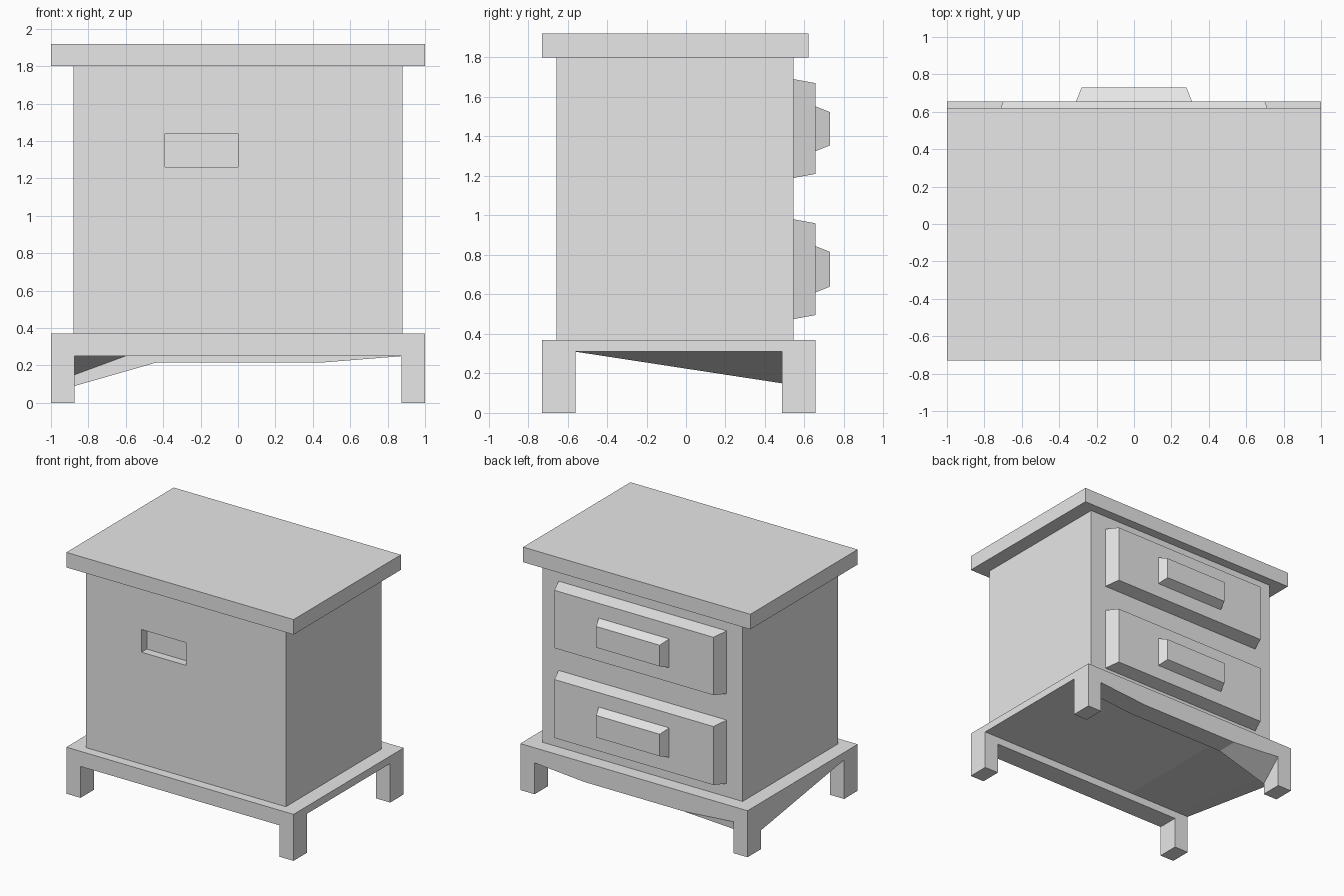
import bpy, bmesh

if "Cube" in bpy.data.objects:
    bpy.data.objects.remove(bpy.data.objects["Cube"])

grey = bpy.data.materials.new("light grey")
grey.diffuse_color = (0.8, 0.8, 0.8, 1)
grey.use_nodes = True
grey.node_tree.nodes["Principled BSDF"].inputs["Base Color"].default_value = grey.diffuse_color


def finish(name, bm):
    bmesh.ops.remove_doubles(bm, verts=bm.verts, dist=1e-5)
    bmesh.ops.recalc_face_normals(bm, faces=bm.faces)
    me = bpy.data.meshes.new(name)
    bm.to_mesh(me)
    bm.free()
    me.materials.append(grey)
    ob = bpy.data.objects.new(name, me)
    bpy.context.collection.objects.link(ob)
    return ob


def frustum(name, hx, z0, z1, y0, y1, dx=0.0, dz=0.0):
    """Block from y0 to y1 whose y1 end shrinks by dx and dz on each side."""
    bm = bmesh.new()
    bmesh.ops.create_cube(bm, size=2)
    for v in bm.verts:
        far = v.co.y > 0
        x = hx - (dx if far else 0)
        h = (z1 - z0) / 2 - (dz if far else 0)
        v.co = (v.co.x * x, y1 if far else y0, (z0 + z1) / 2 + v.co.z * h)
    return finish(name, bm)


def stepped_slab(name, us, vs, flat, depth, place):
    """Closed slab: one flat side, the other side stepped cell by cell."""
    bm = bmesh.new()

    def face(pts):
        clean = [p for k, p in enumerate(pts) if p != pts[k - 1]]
        if len(clean) > 2:
            bm.faces.new([bm.verts.new(place(*p)) for p in clean])

    nu, nv = len(us) - 1, len(vs) - 1

    def level(i, j, a, b):
        if 0 <= i < nu and 0 <= j < nv:
            return depth(i, j, a, b)
        return flat

    for i in range(nu):
        for j in range(nv):
            ring = [(i, j), (i + 1, j), (i + 1, j + 1), (i, j + 1)]
            face([(us[a], vs[b], flat) for a, b in ring])
            face([(us[a], vs[b], depth(i, j, a, b)) for a, b in ring])
    # walls wherever neighbouring cells differ
    for i in range(nu + 1):
        for j in range(nv + 1):
            for (a, b), c in (((i, j + 1), (i - 1, j)), ((i + 1, j), (i, j - 1))):
                if a > nu or b > nv:
                    continue
                p = [level(i, j, i, j), level(i, j, a, b),
                     level(*c, a, b), level(*c, i, j)]
                if p[0] != p[3] or p[1] != p[2]:
                    face([(us[i], vs[j], p[0]), (us[a], vs[b], p[1]),
                          (us[a], vs[b], p[2]), (us[i], vs[j], p[3])])
    return finish(name, bm)


# base: four legs, straight front apron, bowed back apron, panel dipping at back left
def base_depth(i, j, a, b):
    if j != 1 and i in (0, 4):
        return 0.0
    if j == 0:
        return 0.25
    if j == 2:
        if (a, b) == (1, 2):
            return 0.09
        return 0.215 if a in (2, 3) else 0.25
    return 0.15 if a < 2 and b == 2 else 0.31


stepped_slab("legged_base", [-1, -0.875, -0.44, 0.44, 0.875, 1],
             [-0.73, -0.56, 0.485, 0.655], 0.37, base_depth,
             lambda u, v, d: (u, v, d))

# cabinet body with a shallow slot in the front
stepped_slab("cabinet_body", [-0.88, -0.39, 0, 0.88], [0.37, 1.26, 1.44, 1.8], 0.545,
             lambda i, j, a, b: -0.59 if (i, j) == (1, 1) else -0.655,
             lambda u, v, d: (u, d, v))

# table top
frustum("table_top", 1.0, 1.8, 1.92, -0.73, 0.62)

# drawers and handles on the back
for label, z0, z1, h0, h1 in (("lower", 0.475, 0.98, 0.61, 0.845),
                              ("upper", 1.19, 1.69, 1.325, 1.553)):
    frustum(label + "_drawer", 0.74, z0, z1, 0.545, 0.655, 0.04, 0.02)
    frustum(label + "_handle", 0.31, h0, h1, 0.655, 0.73, 0.03, 0.03)
